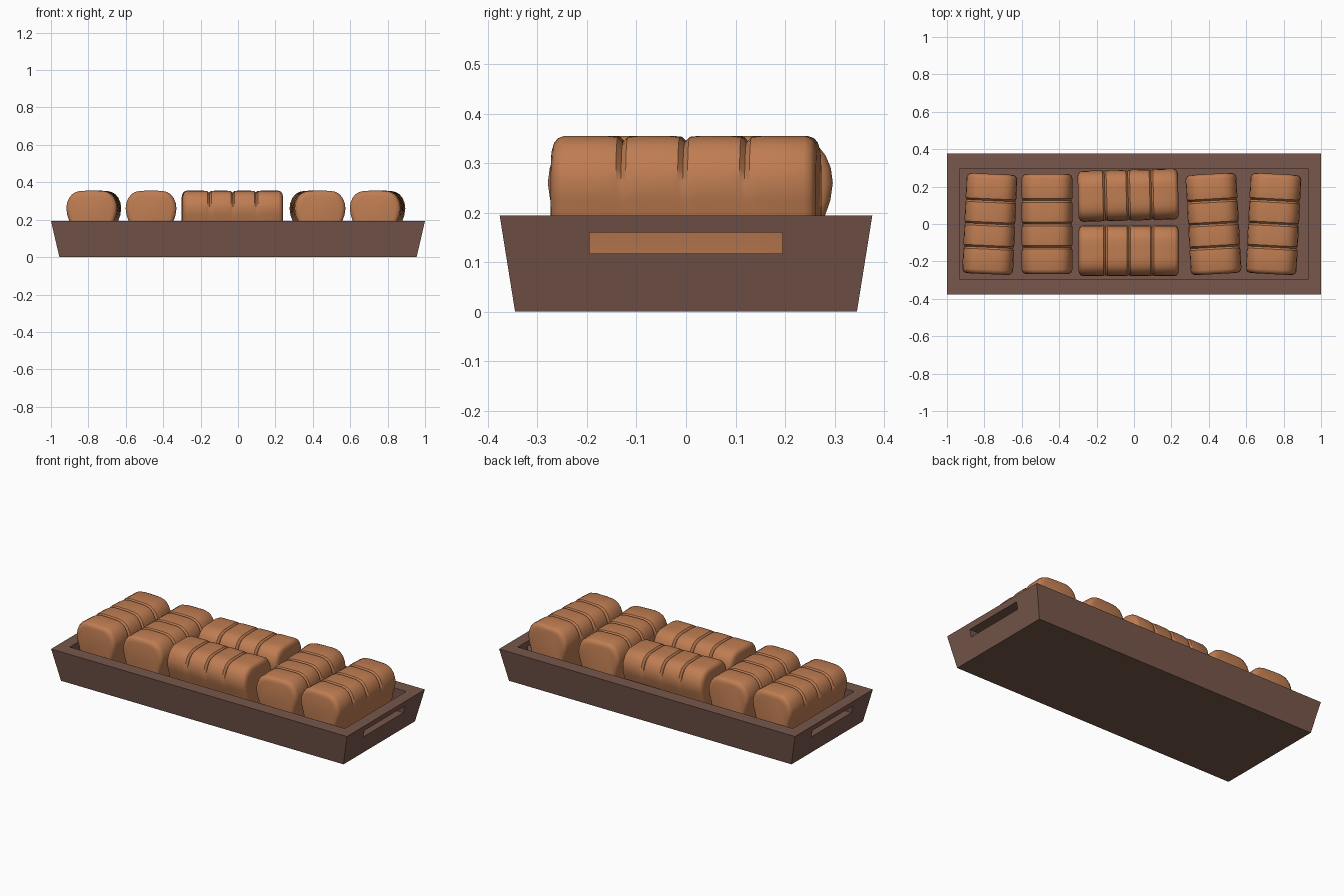
import bpy, bmesh, math

if "Cube" in bpy.data.objects:
    bpy.data.objects.remove(bpy.data.objects["Cube"])


def material(name, rgb):
    m = bpy.data.materials.new(name)
    m.diffuse_color = (*rgb, 1)
    m.use_nodes = True
    m.node_tree.nodes["Principled BSDF"].inputs["Base Color"].default_value = m.diffuse_color
    return m


WOOD = material("dark wood", (0.188, 0.095, 0.072))
CRUST = material("bread crust", (0.52, 0.205, 0.085))
FLOOR = 0.04


def make_object(name, bm, mat):
    bmesh.ops.recalc_face_normals(bm, faces=bm.faces)
    mesh = bpy.data.meshes.new(name)
    bm.to_mesh(mesh)
    bm.free()
    mesh.materials.append(mat)
    ob = bpy.data.objects.new(name, mesh)
    bpy.context.collection.objects.link(ob)
    return ob


def loft(rings):
    """Skin closed rings of points, capping both ends."""
    bm = bmesh.new()
    vs = [[bm.verts.new(p) for p in r] for r in rings]
    n = len(vs[0])
    for a, b in zip(vs, vs[1:]):
        for i in range(n):
            bm.faces.new((a[i], a[(i + 1) % n], b[(i + 1) % n], b[i]))
    bm.faces.new(vs[0])
    bm.faces.new(vs[-1])
    return bm


def rect(x, y, z):
    return [(-x, -y, z), (x, -y, z), (x, y, z), (-x, y, z)]


# Tray: flared block, hollowed, with a handle slot through both ends
tray = make_object("tray", loft([rect(0.955, 0.345, 0), rect(1, 0.376, 0.194)]), WOOD)
cutters = [
    make_object("hollow_cutter", loft([rect(0.93, 0.296, FLOOR), rect(0.93, 0.296, 0.4)]), WOOD),
    make_object("handle_cutter", loft([rect(1.2, 0.195, 0.117), rect(1.2, 0.195, 0.16)]), WOOD),
]
bpy.context.view_layer.objects.active = tray
for c in cutters:
    mod = tray.modifiers.new("cut", 'BOOLEAN')
    mod.operation = 'DIFFERENCE'
    mod.solver = 'EXACT'
    mod.object = c
    bpy.ops.object.modifier_apply(modifier=mod.name)
    bpy.data.objects.remove(c)

# Loaf cross-section (half), from crown to base
HALF = [(0.03, 0.355), (0.06, 0.354), (0.085, 0.348), (0.105, 0.336), (0.121, 0.316),
        (0.132, 0.29), (0.136, 0.26), (0.131, 0.225), (0.119, 0.19), (0.105, 0.12), (0.095, FLOOR)]
SECTION = HALF + [(-x, z) for x, z in reversed(HALF)]
L = 0.268


def loaf_ring(y, inset, notch):
    ring = []
    for x, z in SECTION:
        top = min(1, max(0, (z - 0.22) / 0.08))      # scores only bite the crown
        d = inset + notch * top
        ring.append((x * (1 - d / 0.136), y, 0.2 + (z - 0.2) * (1 - d / 0.155) if z > 0.2 else z))
    return ring


# Stations along the loaf: rounded ends and three scored grooves
stations = [(-L, 0.027, 0), (-L + 0.004, 0.014, 0), (-L + 0.011, 0.005, 0), (-L + 0.024, 0, 0)]
for g in (-0.125, 0, 0.125):
    stations += [(g - 0.03, 0, 0), (g - 0.01, 0, 0.002), (g, 0, 0.013), (g + 0.01, 0, 0.002), (g + 0.03, 0, 0)]
stations += [(-y, i, n) for y, i, n in reversed(stations[:4])]

# Loaves: x, y, turn in degrees
for k, (x, y, turn) in enumerate([(-0.771, 0, -2.6), (-0.465, 0, 0), (-0.031, 0.154, 91.5),
                                  (-0.028, -0.143, 90), (0.425, 0, 3.2), (0.746, 0, -3)]):
    loaf = make_object(f"loaf_{k + 1}", loft([loaf_ring(*s) for s in stations]), CRUST)
    loaf.location = (x, y, 0)
    loaf.rotation_euler.z = math.radians(turn)
    bpy.ops.object.select_all(action='DESELECT')
    loaf.select_set(True)
    bpy.context.view_layer.objects.active = loaf
    bpy.ops.object.shade_smooth_by_angle(angle=math.radians(35))
